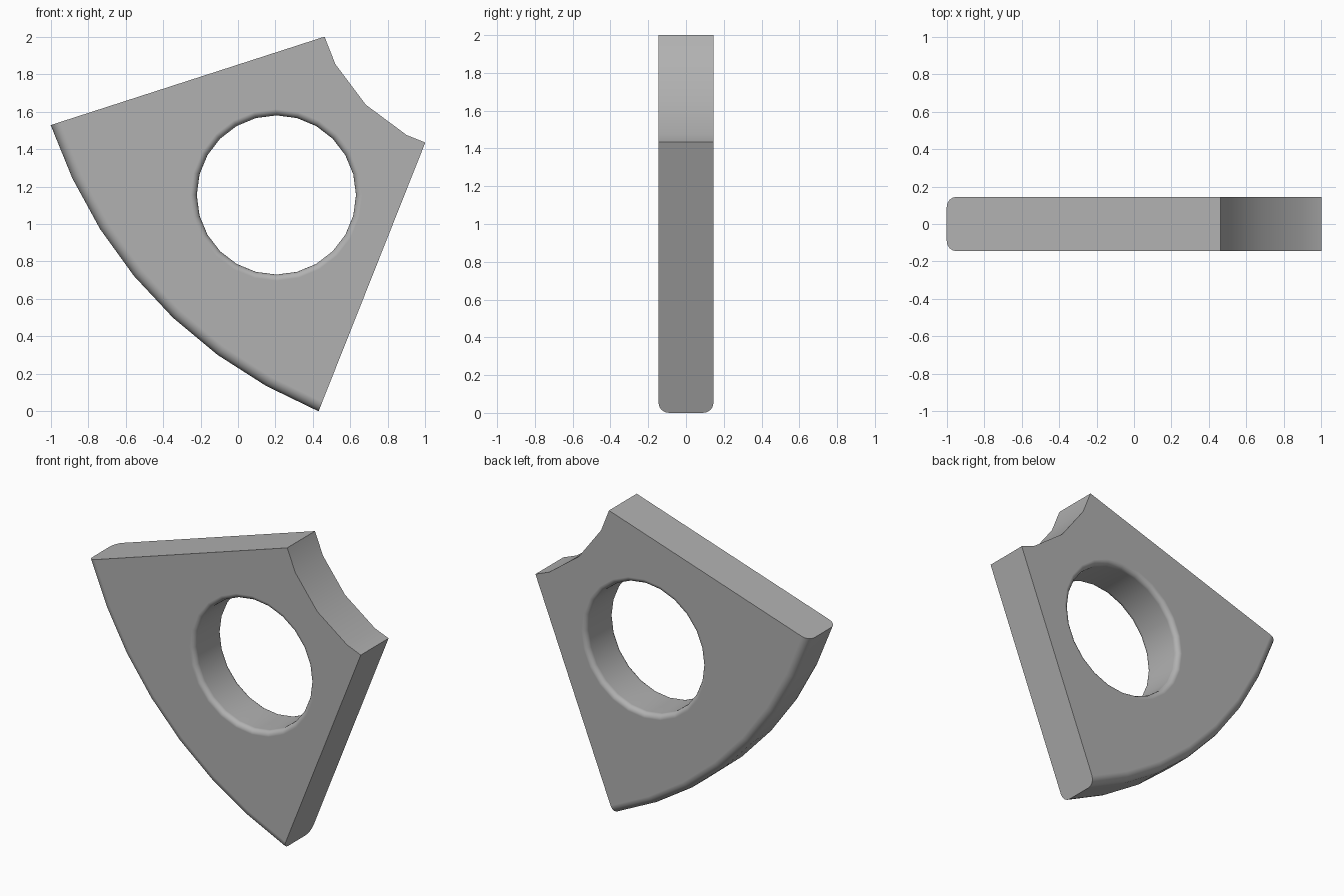
import bpy, bmesh, math

if "Cube" in bpy.data.objects:
    bpy.data.objects.remove(bpy.data.objects["Cube"])

CX, CZ = 1.34, 2.283      # common centre of the outer and inner arcs
R_OUT = 2.455
HALF = 0.145              # half thickness
FILLET, HOLE_FILLET = 0.055, 0.033
HOLE_X, HOLE_Z, HOLE_R = 0.205, 1.155, 0.425


def to_object(name, bm):
    bmesh.ops.recalc_face_normals(bm, faces=bm.faces)
    mesh = bpy.data.meshes.new(name)
    bm.to_mesh(mesh)
    bm.free()
    obj = bpy.data.objects.new(name, mesh)
    bpy.context.collection.objects.link(obj)
    return obj


# Sector plate: faceted outer arc, then the concave inner arc
a0, a1, n = math.radians(197.85), math.radians(248.2), 7
outer = [(CX + R_OUT * math.cos(a0 + (a1 - a0) * i / n),
          CZ + R_OUT * math.sin(a0 + (a1 - a0) * i / n)) for i in range(n + 1)]
outer[0], outer[-1] = (-1.0, 1.528), (0.43, 0.0)
inner = [(1.0, 1.435), (0.90, 1.475), (0.682, 1.637), (0.52, 1.853), (0.462, 2.0)]
profile = outer + inner

bm = bmesh.new()
front = [bm.verts.new((x, -HALF, z)) for x, z in profile]
back = [bm.verts.new((x, HALF, z)) for x, z in profile]
bm.faces.new(front)
bm.faces.new(back[::-1])
for i in range(len(profile)):
    j = (i + 1) % len(profile)
    bm.faces.new((front[i], back[i], back[j], front[j]))

# Rounded edges along the outer arc
arc_edges = [bm.edges.get((side[i], side[i + 1])) for side in (front, back) for i in range(n)]
bmesh.ops.recalc_face_normals(bm, faces=bm.faces)
bmesh.ops.bevel(bm, geom=arc_edges, offset=FILLET, offset_type='OFFSET',
                segments=4, profile=0.5, affect='EDGES')
plate = to_object("sector_plate", bm)

# Hole cutter: faceted lathe with flared, rounded rims
half = [(HOLE_R + HOLE_FILLET * (1 - math.cos(t)), HALF - HOLE_FILLET * (1 - math.sin(t)))
        for t in (math.pi / 8 * k for k in range(5))]
half.append((HOLE_R + HOLE_FILLET, HALF + 0.1))
section = [(r, -y) for r, y in reversed(half)] + half
bm = bmesh.new()
SIDES = 24
rings = [[bm.verts.new((HOLE_X + r * math.cos(2 * math.pi * k / SIDES), y,
                        HOLE_Z + r * math.sin(2 * math.pi * k / SIDES)))
          for k in range(SIDES)] for r, y in section]
for a, b in zip(rings, rings[1:]):
    for k in range(SIDES):
        m = (k + 1) % SIDES
        bm.faces.new((a[k], a[m], b[m], b[k]))
bm.faces.new(rings[0])
bm.faces.new(rings[-1])
cutter = to_object("hole_cutter", bm)
cutter.hide_render = True

# Cut the hole and shade
cut = plate.modifiers.new("hole", 'BOOLEAN')
cut.operation = 'DIFFERENCE'
cut.solver = 'EXACT'
cut.object = cutter
bpy.ops.object.select_all(action='DESELECT')
plate.select_set(True)
bpy.context.view_layer.objects.active = plate
bpy.ops.object.modifier_apply(modifier=cut.name)
bpy.data.objects.remove(cutter)
bpy.ops.object.shade_smooth_by_angle(angle=math.radians(30))
weighted = plate.modifiers.new("flat_faces", 'WEIGHTED_NORMAL')
weighted.keep_sharp = True

# Dark grey surface
grey = bpy.data.materials.new("dark_grey")
grey.diffuse_color = (0.44, 0.44, 0.44, 1)
grey.use_nodes = True
grey.node_tree.nodes["Principled BSDF"].inputs["Base Color"].default_value = grey.diffuse_color
plate.data.materials.clear()
plate.data.materials.append(grey)
